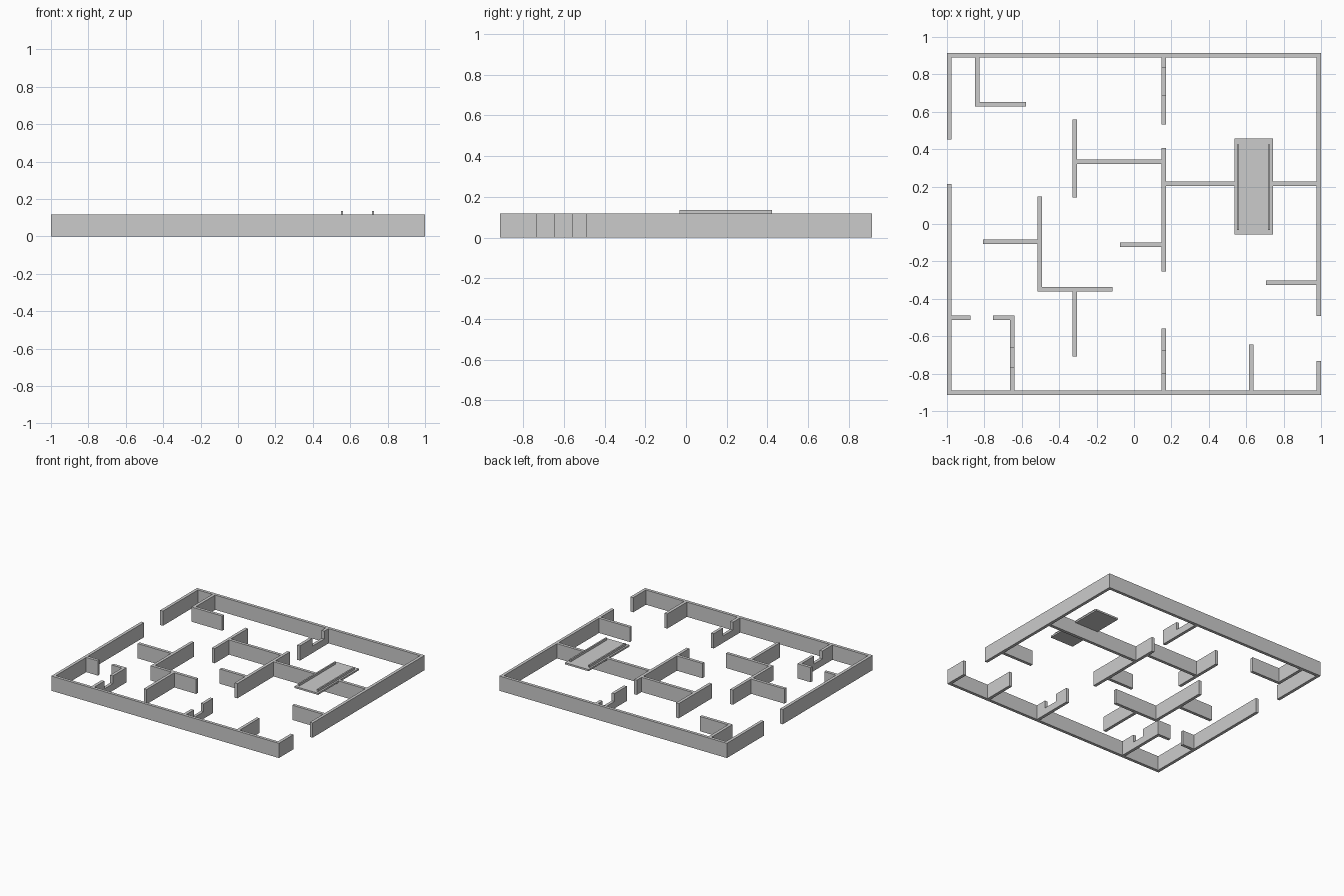
import bpy, bmesh

if "Cube" in bpy.data.objects:
    bpy.data.objects.remove(bpy.data.objects["Cube"])

T = 0.024    # wall thickness
H = 0.117    # wall height
SILL = 0.055 # height left under a wall notch


def add_box(bm, x0, x1, y0, y1, z0, z1):
    r = bmesh.ops.create_cube(bm, size=1)
    for v in r["verts"]:
        v.co = ((x0 + x1) / 2 + v.co.x * (x1 - x0),
                (y0 + y1) / 2 + v.co.y * (y1 - y0),
                (z0 + z1) / 2 + v.co.z * (z1 - z0))


def make(name, boxes):
    bm = bmesh.new()
    for b in boxes:
        add_box(bm, *b)
    me = bpy.data.meshes.new(name)
    bm.to_mesh(me)
    bm.free()
    ob = bpy.data.objects.new(name, me)
    bpy.context.collection.objects.link(ob)
    return ob


def along_x(y, x0, x1):
    return (x0, x1, y - T / 2, y + T / 2, 0, H)


def along_y(x, y0, y1, z=H):
    return (x - T / 2, x + T / 2, y0, y1, 0, z)


def notched(x, y0, n0, n1, y1):
    return [along_y(x, y0, n0), along_y(x, n0, n1, SILL), along_y(x, n1, y1)]


# outer walls with one opening on each side
E = 0.903
make("outer_walls", [
    along_x(E, -1, 1), along_x(-E, -1, 1),
    along_y(-0.988, 0.452, E - T / 2), along_y(-0.988, -E + T / 2, 0.213),
    along_y(0.988, -0.492, E - T / 2), along_y(0.988, -E + T / 2, -0.732)])

I = E - T / 2  # inner face of the outer walls
# back left corner
make("back_left_corner_wall", [along_y(-0.837, 0.628, I), along_x(0.639, -0.825, -0.578)])
# centre left walls
make("upper_cross_wall", [along_y(-0.316, 0.142, 0.559), along_x(0.334, -0.304, 0.148)])
make("lower_cross_wall", [
    along_y(-0.503, -0.361, 0.147), along_x(-0.094, -0.807, -0.515),
    along_x(-0.35, -0.491, -0.115), along_y(-0.318, -0.709, -0.362)])
# spine and its branches
make("spine_wall", [along_y(0.16, -0.254, 0.406), along_x(-0.11, -0.075, 0.148),
                    along_x(0.214, 0.172, 0.976)])
# right side and front stubs
make("right_stub_wall", [along_x(-0.315, 0.706, 0.976)])
make("front_stub_wall", [along_y(0.628, -I, -0.644)])
# walls with a notch cut in the top
make("back_notched_wall", notched(0.16, 0.532, 0.687, 0.837, I))
make("front_notched_wall", notched(0.16, -I, -0.8, -0.676, -0.559))
make("front_left_notched_wall", notched(-0.65, -I, -0.767, -0.66, -0.488)
     + [along_x(-0.5, -0.754, -0.662), along_x(-0.5, -0.976, -0.874)])

# bridge deck across the wall with two rails
make("bridge_deck", [(0.536, 0.742, -0.055, 0.458, 0.104, 0.1175)])
make("bridge_rails", [(x - 0.006, x + 0.006, -0.032, 0.424, 0.1175, 0.135)
                      for x in (0.556, 0.722)])
